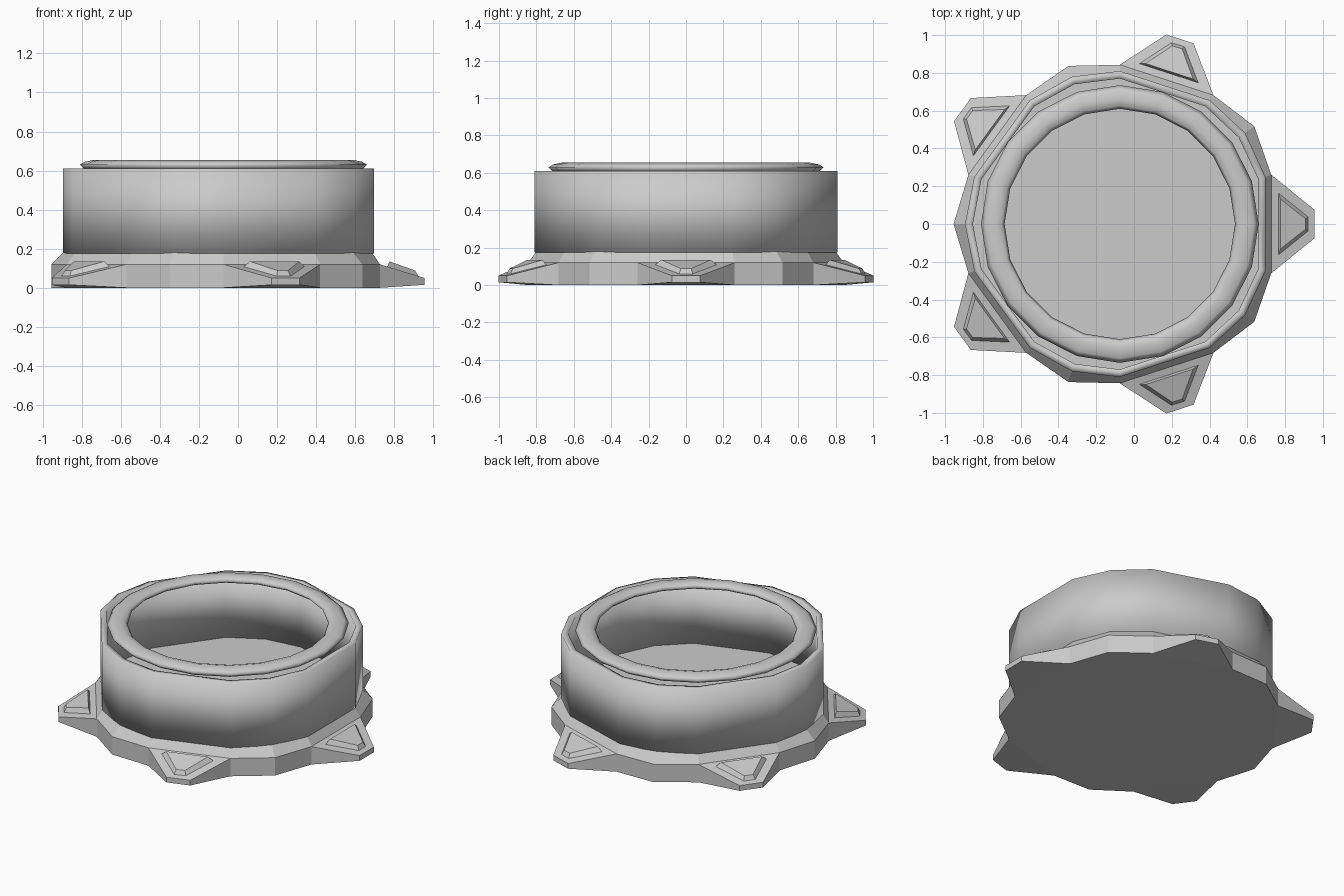
import bpy, bmesh
from math import sin, cos, radians

if "Cube" in bpy.data.objects:
    bpy.data.objects.remove(bpy.data.objects["Cube"])

CX = -0.075  # star centre, so that the bounds are centred on the origin


def polar(r, deg, z):
    return (CX + r * cos(radians(deg)), r * sin(radians(deg)), z)


def make(name, bm, smooth=None):
    bmesh.ops.recalc_face_normals(bm, faces=bm.faces)
    me = bpy.data.meshes.new(name)
    bm.to_mesh(me)
    bm.free()
    ob = bpy.data.objects.new(name, me)
    bpy.context.collection.objects.link(ob)
    if smooth:
        bpy.context.view_layer.objects.active = ob
        ob.select_set(True)
        bpy.ops.object.shade_smooth_by_angle(angle=radians(smooth))
        ob.select_set(False)
    return ob


def bridge(bm, a, b):
    n = len(a)
    for i in range(n):
        bm.faces.new((a[i], a[(i + 1) % n], b[(i + 1) % n], b[i]))


def bridge_closed(bm, loops):
    for i in range(len(loops)):
        bridge(bm, loops[i], loops[(i + 1) % len(loops)])


def fifteen(bm, r_flat, r_corner, z):
    """Fifteen-sided loop: each fifth has vertices at 18, 36 and 54 degrees."""
    return [bm.verts.new(polar(r, 72 * k + a, z)) for k in range(5)
            for a, r in ((18, r_flat), (36, r_corner), (54, r_flat))]


# Flange with five tapered points and a flat floor
bm = bmesh.new()
low = fifteen(bm, 0.843, 0.88, 0)
edge = fifteen(bm, 0.843, 0.88, 0.12)
top = fifteen(bm, 0.80, 0.82, 0.18)
bridge(bm, edge, top)
bm.faces.new(low)
bm.faces.new(top)
for k in range(5):
    i, j, m, p = 3 * k, 3 * k + 1, 3 * k + 2, 3 * k - 1
    bm.faces.new((low[i], low[j], edge[j], edge[i]))
    bm.faces.new((low[j], low[m], edge[m], edge[j]))
    t = [bm.verts.new(polar(1.033, 72 * k + a, z)) for a in (-4.2, 4.2) for z in (0.015, 0.05)]
    bm.faces.new((low[p], t[0], t[1], edge[p]))
    bm.faces.new((low[i], t[2], t[3], edge[i]))
    bm.faces.new((t[0], t[2], t[3], t[1]))
    bm.faces.new((edge[p], t[1], t[3], edge[i]))
    bm.faces.new((low[p], t[0], t[2], low[i]))
make("base_flange", bm)

# Raised wedge panel on each point
for k in range(5):
    bm = bmesh.new()
    c, s = cos(radians(72 * k)), sin(radians(72 * k))
    loops = []
    for x0, y0, z0, x1, y1, z1 in ((0.838, 0.168, 0.105, 1.000, 0.038, 0.055),
                                   (0.850, 0.132, 0.135, 0.983, 0.028, 0.088)):
        pts = ((x0, -y0, z0), (x1, -y1, z1), (x1, y1, z1), (x0, y0, z0))
        loops.append([bm.verts.new((CX + x * c - y * s, x * s + y * c, z)) for x, y, z in pts])
    bridge(bm, *loops)
    bm.faces.new(loops[0])
    bm.faces.new(loops[1])
    make("point_panel_%d" % (k + 1), bm)

# Drum wall with real thickness, smooth across its rims
bm = bmesh.new()
loops = [fifteen(bm, a, b, z) for a, b, z in
         ((0.81, 0.82, 0.175), (0.81, 0.82, 0.61), (0.77, 0.778, 0.61), (0.77, 0.778, 0.175))]
bridge_closed(bm, loops)
make("drum_wall", bm, 180)

# Rounded ring around the opening
bm = bmesh.new()
profile = [(0.735, 0.63), (0.71, 0.645), (0.66, 0.655), (0.625, 0.645),
           (0.61, 0.63), (0.63, 0.612), (0.71, 0.605)]
loops = [[bm.verts.new(polar(r, 18 * i, z)) for i in range(20)] for r, z in profile]
bridge_closed(bm, loops)
make("top_ring", bm, 180)
